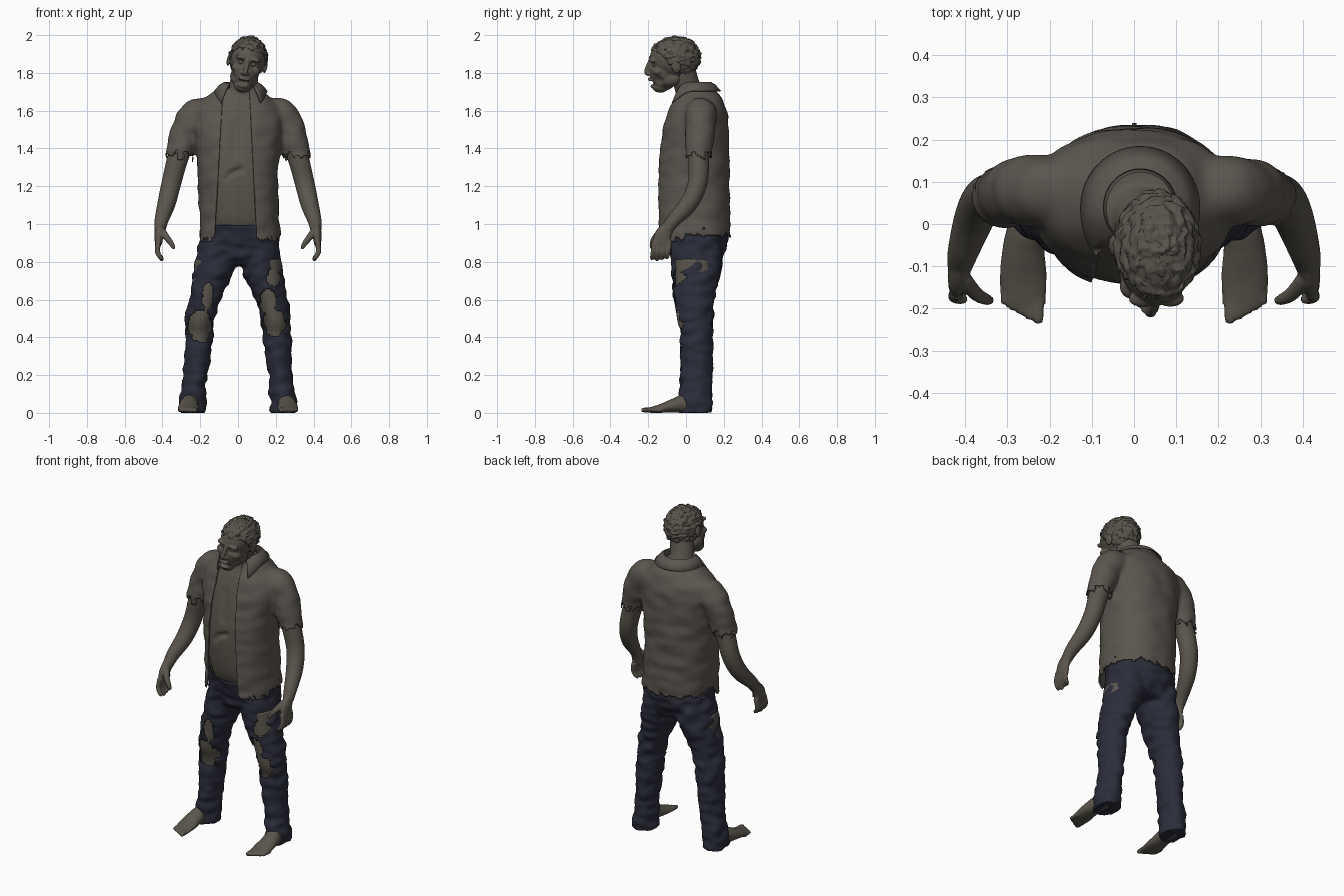
import bpy, bmesh, math
from mathutils import Vector, Matrix, noise

if "Cube" in bpy.data.objects:
    bpy.data.objects.remove(bpy.data.objects["Cube"])


def material(name, rgb):
    m = bpy.data.materials.new(name)
    m.use_nodes = True
    m.diffuse_color = (*rgb, 1)
    m.node_tree.nodes["Principled BSDF"].inputs["Base Color"].default_value = (*rgb, 1)
    return m


SKIN = material("grey_brown_skin", (0.104, 0.092, 0.074))
SHIRT = material("dusty_brown_cloth", (0.104, 0.091, 0.077))
DENIM = material("dark_navy_denim", (0.024, 0.026, 0.042))
HAIR = material("dull_brown_hair", (0.098, 0.088, 0.072))


def spline(pts, steps=5):
    """Smooth interpolation through rows of (x, y, z, rx, ry)."""
    out = []
    for i in range(len(pts) - 1):
        a, b, c, d = pts[max(i - 1, 0)], pts[i], pts[i + 1], pts[min(i + 2, len(pts) - 1)]
        for k in range(steps):
            t = k / steps
            out.append([q + t * (r - p) / 2 + t * t * (2 * p - 5 * q + 4 * r - s) / 2
                        + t ** 3 * (3 * q - p - 3 * r + s) / 2 for p, q, r, s in zip(a, b, c, d)])
    return out + [list(pts[-1])]


def limb(bm, pts, flat=False, power=2.0, n=32):
    """Closed tube with elliptical rings across a path."""
    rows = spline([p if len(p) > 4 else (*p, p[3]) for p in pts])
    rings = []
    for i, (x, y, z, rx, ry) in enumerate(rows):
        t = Vector(rows[min(i + 1, len(rows) - 1)][:3]) - Vector(rows[max(i - 1, 0)][:3])
        t = Vector((0, 0, 1)) if flat else t.normalized()
        u = (Vector((1, 0, 0)) - t * t.x).normalized()
        v = t.cross(u)
        ring = []
        for k in range(n):
            c, s = math.cos(math.tau * k / n), math.sin(math.tau * k / n)
            c, s = (math.copysign(abs(q) ** (2 / power), q) for q in (c, s))
            ring.append(bm.verts.new(Vector((x, y, z)) + u * rx * c + v * ry * s))
        rings.append(ring)
    for a, b in zip(rings, rings[1:]):
        for k in range(n):
            bm.faces.new((a[k], a[(k + 1) % n], b[(k + 1) % n], b[k]))
    bm.faces.new(rings[0][::-1])
    bm.faces.new(rings[-1])


def ball(bm, centre, radii):
    m = Matrix.Translation(centre) @ Matrix.Diagonal((*radii, 1))
    bmesh.ops.create_uvsphere(bm, u_segments=32, v_segments=20, radius=1, matrix=m)


def finish(name, bm, mat, thick=0):
    mesh = bpy.data.meshes.new(name)
    bmesh.ops.recalc_face_normals(bm, faces=bm.faces)
    bm.to_mesh(mesh)
    bm.free()
    mesh.materials.append(mat)
    mesh.shade_smooth()
    mesh.set_sharp_from_angle(angle=1.0)
    ob = bpy.data.objects.new(name, mesh)
    bpy.context.scene.collection.objects.link(ob)
    if thick:
        mod = ob.modifiers.new("cloth_thickness", "SOLIDIFY")
        mod.thickness, mod.offset = thick, -1
    return ob


def fuse(bm, voxel, smooth):
    """Merge overlapping volumes into one smooth skin."""
    ob = finish("fuse_helper", bm, SKIN)
    mod = ob.modifiers.new("merge", "REMESH")
    mod.mode, mod.voxel_size = "VOXEL", voxel
    mod = ob.modifiers.new("soften", "SMOOTH")
    mod.factor, mod.iterations = 0.5, smooth
    bpy.context.view_layer.update()
    out = bmesh.new()
    out.from_mesh(ob.evaluated_get(bpy.context.evaluated_depsgraph_get()).to_mesh())
    bpy.data.objects.remove(ob)
    out.normal_update()
    return out


def dent(bm, centre, radius, push):
    for v in bm.verts:
        d = (v.co - Vector(centre)).length / radius
        if d < 1:
            v.co += Vector(push) * (1 - d * d) ** 2


def wrinkle(bm, scale, amount):
    bm.normal_update()
    for v in bm.verts:
        v.co += v.normal * amount * noise.noise(Vector((v.co.x, v.co.y, v.co.z * 1.8)) * scale)


def drop(bm, rule):
    bad = [f for f in bm.faces if rule(f.calc_center_median())]
    bmesh.ops.delete(bm, geom=bad, context="FACES")


def rag(p, amount=0.035):
    return amount * (noise.noise(p * 28) + 0.5 * noise.noise(p * 70))


# Torso under the shirt
TORSO = [(0, 0.037, 1.2, 0.213, 0.193), (0, 0.04, 1.35, 0.218, 0.19), (0, 0.05, 1.5, 0.238, 0.175),
         (0, 0.06, 1.6, 0.232, 0.155), (0, 0.06, 1.66, 0.185, 0.13), (0.01, 0.052, 1.71, 0.118, 0.1),
         (0.015, 0.04, 1.77, 0.08, 0.08)]
bm = bmesh.new()
limb(bm, [(0.01, 0.045, 0.93, 0.16, 0.12), (0.01, 0.045, 1.03, 0.185, 0.168)]
     + [(x, y, z, a * 0.93, b * 0.93) for x, y, z, a, b in TORSO[:-1]], True, 2.3)
limb(bm, [(0.01, 0.06, 1.62, 0.08), (0.02, 0.01, 1.72, 0.07), (0.045, -0.02, 1.83, 0.066)])
bm = fuse(bm, 0.011, 4)
for i in range(7):
    dent(bm, (-0.06 + i * 0.013, -0.14, 1.24 + 0.035 * math.sqrt(i / 3)), 0.025, (0, 0.01, 0))
for z in (1.38, 1.43, 1.48, 1.53):
    dent(bm, (-0.01, -0.12, z), 0.05, (0, 0.008, 0))
finish("torso", bm, SKIN)

# Arms and hands
for side, s in (("left", 1), ("right", -1)):
    bm = bmesh.new()
    limb(bm, [(.26 * s, .075, 1.5, .06), (.315 * s, .068, 1.36, .056), (.352 * s, .062, 1.22, .052),
              (.378 * s, .015, 1.11, .048), (.405 * s, -.065, 1.02, .037), (.413 * s, -.1, .97, .03)])
    limb(bm, [(.412 * s, -.09, .99, .027, .032), (.418 * s, -.122, .94, .024, .045),
              (.422 * s, -.13, .89, .018, .046)])
    for i in range(4):
        y, tip = -.166 + .026 * i, .806 + .008 * abs(i - 1)
        limb(bm, [(.42 * s, y, .91, .015), (.427 * s, y - .006, .86, .014),
                  (.415 * s, y - .012, .83, .0125), (.398 * s, y - .014, tip, .009)])
    limb(bm, [(.405 * s, -.13, .965, .02), (.375 * s, -.165, .925, .017),
              (.352 * s, -.178, .895, .014), (.338 * s, -.182, .868, .009)])
    finish(side + "_arm", fuse(bm, 0.006, 2), SKIN)

# Bare legs and feet
for side, s in (("left", 1), ("right", -1)):
    bm = bmesh.new()
    limb(bm, [(.14 * s, .052, .8, .09, .112), (.172 * s, .04, .62, .073, .093), (.2 * s, .04, .5, .066, .088),
              (.206 * s, .05, .4, .06, .07), (.235 * s, .05, .1, .042, .05), (.24 * s, .05, .02, .04, .05)])
    limb(bm, [(.25 * s, .09, .035, .035, .035), (.255 * s, 0, .048, .044, .05), (.262 * s, -.06, .04, .05, .038),
              (.262 * s, -.13, .024, .056, .024), (.255 * s, -.195, .014, .046, .014)])
    for i in range(5):
        x, y = (.227 + .02 * i) * s, -.222 + .011 * i
        limb(bm, [(x, y + .05, .016, .013), (x, y, .015, .0135 - .001 * i), (x, y - .016, .012, .008)])
    bm = fuse(bm, 0.0075, 2)
    for v in bm.verts:
        v.co.z = max(v.co.z, 0)
    finish(side + "_leg", bm, SKIN)

# Torn jeans
bm = bmesh.new()
limb(bm, [(.01, .048, 1.01, .198, .174), (.005, .06, .9, .21, .157), (0, .06, .82, .2, .135),
          (0, .06, .78, .15, .1)], True, 2.2)
for s in (1, -1):
    limb(bm, [(.112 * s, .06, .88, .1, .135), (.13 * s, .055, .75, .106, .13), (.176 * s, .042, .6, .085, .108),
              (.2 * s, .045, .5, .079, .1), (.207 * s, .055, .4, .075, .088), (.226 * s, .055, .2, .065, .085),
              (.24 * s, .05, .06, .069, .09), (.24 * s, .05, 0, .07, .09)], True)
bm = fuse(bm, 0.0105, 5)
wrinkle(bm, 13, 0.013)
TEARS = [(-.2, .46, .066, .085), (-.16, .62, .03, .075), (.19, .48, .062, .075),
         (.16, .59, .045, .07), (.19, .715, .036, .046)]
drop(bm, lambda p: p.y < .03 and any(
    ((p.x - x) / a) ** 2 + ((p.z - z) / b) ** 2 < 1 + rag(p, .4) for x, z, a, b in TEARS))
drop(bm, lambda p: p.z > .993)
for v in bm.verts:
    v.co.z = max(v.co.z, 0)
finish("jeans", bm, DENIM, 0.005)

# Open shirt with ragged hem and sleeves
bm = bmesh.new()
limb(bm, [(.01, .04, .84, .222, .196), (.01, .04, 1.0, .212, .195)] + TORSO, True, 2.3)
for s in (1, -1):
    limb(bm, [(.14 * s, .075, 1.595, .075), (.225 * s, .08, 1.575, .085), (.277 * s, .075, 1.49, .08),
              (.305 * s, .068, 1.4, .073), (.322 * s, .065, 1.28, .072)])
bm = fuse(bm, 0.0105, 8)
wrinkle(bm, 9, 0.008)
for x, slope in ((-.085, .058), (.065, -.05)):
    bmesh.ops.bisect_plane(bm, geom=bm.verts[:] + bm.edges[:] + bm.faces[:],
                           plane_co=(x, 0, 1.62), plane_no=(1, 0, -slope))
drop(bm, lambda p: p.y < .03 and -.085 - .058 * (1.62 - p.z) < p.x < .065 + .05 * (1.62 - p.z))
drop(bm, lambda p: p.z > 1.735 or p.z < .945 + rag(p) - (.025 if p.y < 0 else 0))
drop(bm, lambda p: abs(p.x) > .236 and 1.1 < p.z < 1.365 + rag(p, .05))
finish("shirt", bm, SHIRT, 0.006)

# Folded collar with front points
bm = bmesh.new()
COUNT = 40
rows = []
for i in range(COUNT + 1):
    t = 0.75 + (math.tau - 1.5) * i / COUNT
    front = max(0, math.cos(t)) ** 2
    row = []
    for e, z, fall in ((0, 1.71, 0.01), (.008, 1.752, .02), (.03, 1.74, .06), (.062, 1.705, .12)):
        e += e * front * 0.4
        row.append(bm.verts.new((.015 + (.08 + e) * math.sin(t), .04 - (.083 + e) * math.cos(t), z - fall * front)))
    rows.append(row)
for a, b in zip(rows, rows[1:]):
    for k in range(3):
        bm.faces.new((a[k], b[k], b[k + 1], a[k + 1]))
finish("shirt_collar", bm, SHIRT, 0.005)

# Head, tilted to its left and leaning forward
POSE = Matrix.Translation((.05, -.06, 1.86)) @ Matrix.Rotation(.2, 4, "Y") @ Matrix.Rotation(.08, 4, "X")
bm = bmesh.new()
ball(bm, (0, 0, .02), (.094, .13, .11))
ball(bm, (0, -.06, -.045), (.074, .078, .105))
ball(bm, (0, -.085, -.125), (.045, .045, .036))
ball(bm, (0, -.135, -.085), (.03, .014, .01))
ball(bm, (0, -.125, -.122), (.028, .014, .01))
for s in (1, -1):
    ball(bm, (.04 * s, -.03, -.085), (.035, .06, .04))
    ball(bm, (.034 * s, -.115, .025), (.034, .02, .013))
    ball(bm, (.05 * s, -.09, -.035), (.027, .03, .022))
    ball(bm, (.098 * s, .008, -.01), (.011, .025, .034))
    ball(bm, (.012 * s, -.142, -.052), (.011, .014, .009))
limb(bm, [(0, -.122, .025, .011), (0, -.142, -.015, .012), (0, -.153, -.045, .013), (0, -.14, -.06, .01)])
bm = fuse(bm, 0.0045, 3)
for s in (1, -1):
    dent(bm, (.034 * s, -.125, -.002), .027, (0, .018, 0))
    dent(bm, (.055 * s, -.09, -.08), .035, (-.01 * s, .008, 0))
for x in (-.012, 0, .012):
    dent(bm, (x, -.135, -.103), .02, (0, .018, 0))
for s in (1, -1):
    ball(bm, (.034 * s, -.108, -.001), (.014, .012, .011))
finish("head", bm, SKIN).matrix_world = POSE

# Short matted hair
bm = bmesh.new()
bmesh.ops.create_uvsphere(bm, u_segments=96, v_segments=64, radius=1,
                          matrix=Matrix.Translation((0, .004, .021)) @ Matrix.Diagonal((.1, .135, .113, 1)))
wrinkle(bm, 45, 0.012)
wrinkle(bm, 110, 0.005)
drop(bm, lambda p: p.z < .075 - .145 * min(1, max(0, (p.y + .085) / .12)) + rag(p, .015))
finish("hair", bm, HAIR, 0.008).matrix_world = POSE
